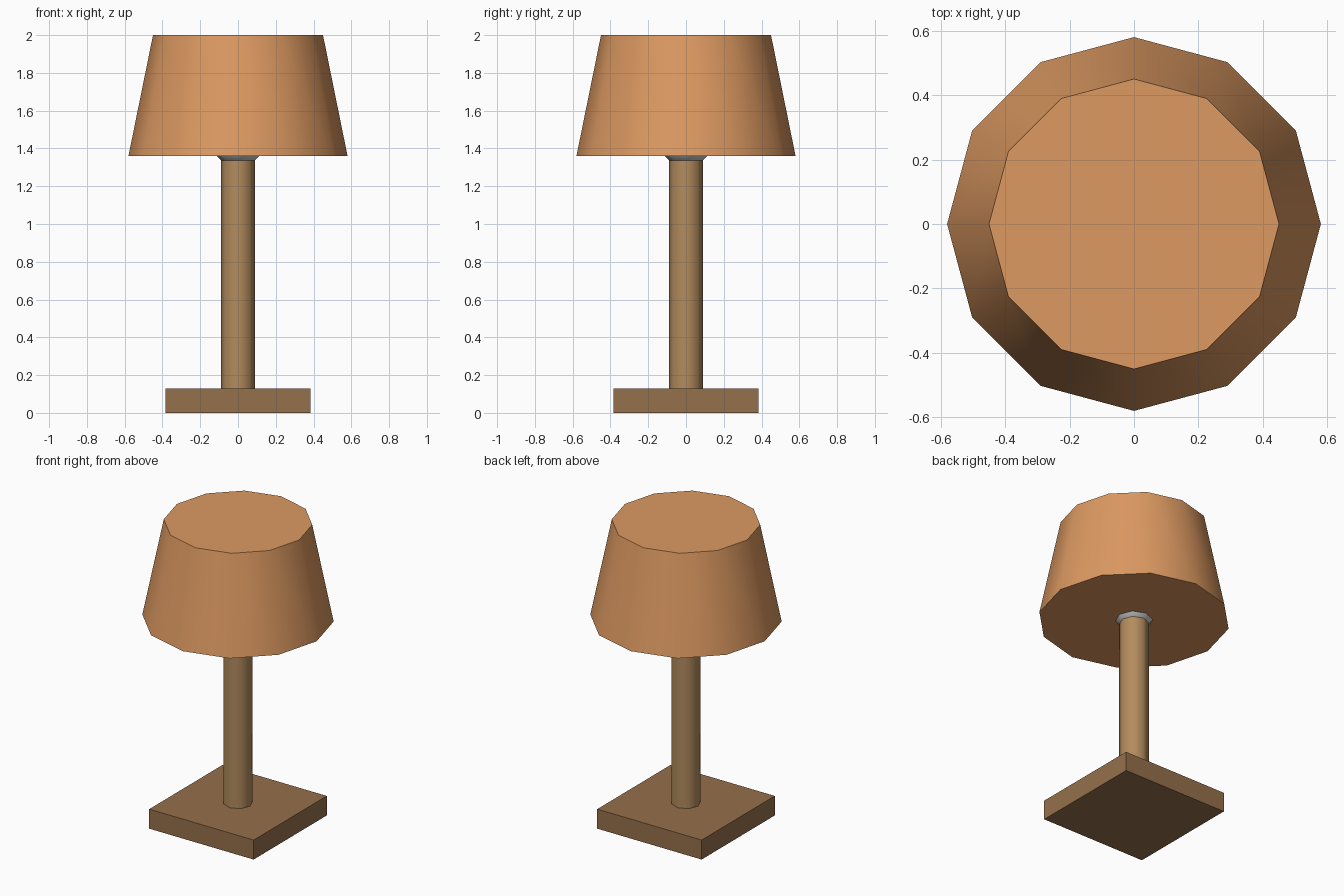
import bpy
import math

if "Cube" in bpy.data.objects:
    bpy.data.objects.remove(bpy.data.objects["Cube"])


def finish(name, color=None, smooth=True):
    obj = bpy.context.object
    obj.name = name
    bpy.ops.object.transform_apply(location=False, rotation=False, scale=True)
    if smooth:
        bpy.ops.object.shade_smooth_by_angle(angle=math.radians(50))
    if color:
        mat = bpy.data.materials.new(name + "_colour")
        mat.diffuse_color = (*color, 1)
        mat.use_nodes = True
        mat.node_tree.nodes["Principled BSDF"].inputs["Base Color"].default_value = mat.diffuse_color
        obj.data.materials.append(mat)
    return obj


def frustum(name, sides, r_bottom, r_top, z0, z1, color):
    bpy.ops.mesh.primitive_cone_add(vertices=sides, radius1=r_bottom, radius2=r_top,
                                    depth=z1 - z0, location=(0, 0, (z0 + z1) / 2))
    return finish(name, color)


# Square foot
bpy.ops.mesh.primitive_cube_add(size=1, location=(0, 0, 0.065))
bpy.context.object.scale = (0.77, 0.77, 0.13)
finish("base", (0.30, 0.16, 0.07), smooth=False)

# Octagonal post
frustum("stem", 8, 0.09, 0.09, 0.13, 1.37, (0.45, 0.26, 0.11))

# Bulb, only its underside peeks out below the shade
bpy.ops.mesh.primitive_uv_sphere_add(segments=8, ring_count=6, radius=0.16,
                                     location=(0, 0, 1.465))
finish("bulb")

# Closed twelve-sided shade
frustum("shade", 12, 0.58, 0.45, 1.36, 2.0, (0.72, 0.32, 0.12))
